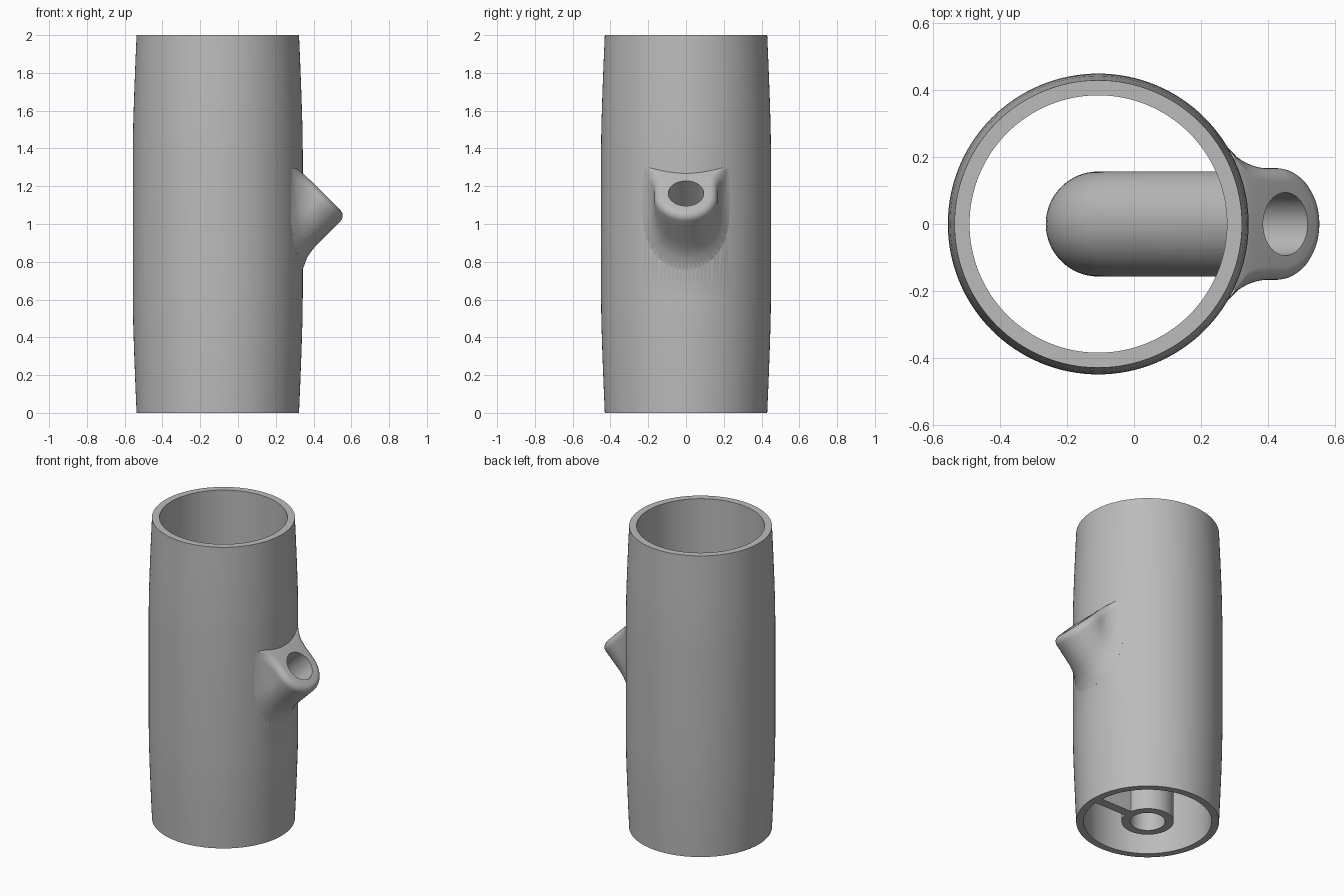
import bpy, bmesh
from math import sin, cos, pi, sqrt, radians
from mathutils import Vector

if "Cube" in bpy.data.objects:
    bpy.data.objects.remove(bpy.data.objects["Cube"], do_unlink=True)

CX = -0.107                                 # tube axis
R = 0.45                                    # tube radius at the middle
PORT = Vector((0.453, 0, 1.162))            # centre of the port opening
AXIS = Vector((1, 0, 1)).normalized()       # port direction
UP = Vector((-1, 0, 1)).normalized()        # upward across the port face
SIDE = Vector((0, 1, 0))

grey = bpy.data.materials.new("plain grey")
grey.use_nodes = True
grey.diffuse_color = (0.5, 0.5, 0.5, 1)
grey.node_tree.nodes["Principled BSDF"].inputs["Base Color"].default_value = (0.5, 0.5, 0.5, 1)


def make_object(name, rows, strip_caps=False):
    """Skin a stack of closed rings into a solid."""
    bm = bmesh.new()
    vs = [[bm.verts.new(p) for p in row] for row in rows]
    n = len(rows[0])
    for a, b in zip(vs, vs[1:]):
        for i in range(n):
            j = (i + 1) % n
            bm.faces.new((a[i], a[j], b[j], b[i]))
    for ring in (vs[0], vs[-1]):
        if strip_caps:
            for i in range(n // 2 - 1):
                bm.faces.new((ring[i], ring[i + 1], ring[n - 2 - i], ring[n - 1 - i]))
        else:
            bm.faces.new(ring)
    bmesh.ops.recalc_face_normals(bm, faces=bm.faces)
    me = bpy.data.meshes.new(name)
    bm.to_mesh(me)
    bm.free()
    me.materials.append(grey)
    ob = bpy.data.objects.new(name, me)
    bpy.context.collection.objects.link(ob)
    return ob


def lathe(name, profile, seg=128):
    return make_object(name, [[(CX + r * cos(2 * pi * i / seg), r * sin(2 * pi * i / seg), z)
                               for i in range(seg)] for r, z in profile])


def sweep(name, start, top_radius, end_radius, end_z, seg=64):
    """Round bar down the port axis, through a bend, then straight down."""
    corner = PORT + AXIS * ((CX - PORT.x) / AXIS.x)
    bend = 0.3
    tangent = bend * (sqrt(2) - 1)
    path = [(PORT + AXIS * start, pi / 4)]
    centre = corner + Vector((bend, 0, -tangent))
    for k in range(13):
        a = pi / 4 + pi / 4 * k / 12
        path.append((centre + bend * Vector((-sin(a), 0, cos(a))), a))
    path.append((Vector((CX, 0, end_z)), pi / 2))
    rows = []
    for k, (p, a) in enumerate(path):
        r = end_radius if k == len(path) - 1 else top_radius
        across = Vector((-sin(a), 0, cos(a)))
        rows.append([p + r * (cos(2 * pi * i / seg) * SIDE + sin(2 * pi * i / seg) * across)
                     for i in range(seg)])
    return make_object(name, rows)


def boss():
    """U-shaped port block with a rounded lip, flared into the tube wall."""
    width, lip, fillet, top = 0.167, 0.04, 0.08, 0.19
    half = [(width, top * (1 - k / 12), 1, 0) for k in range(12)]
    half += [(width * cos(a), -width * sin(a), cos(a), -sin(a))
             for a in (pi / 2 * (k + 0.5) / 16 for k in range(16))]
    outline = half + [(-y, u, -ny, nu) for y, u, ny, nu in reversed(half)]
    rows = [[] for _ in range(17)]
    for y, u, ny, nu in outline:
        base = PORT + SIDE * y + UP * u
        normal = SIDE * ny + UP * nu
        length = max(0.01, (base.x - CX - sqrt(R * R - y * y)) * sqrt(2))
        r = min(lip, length * 0.8)
        steps = [(r * (1 - cos(pi / 2 * k / 6)), -r * (1 - sin(pi / 2 * k / 6))) for k in range(6)]
        steps += [(r + (length - r) * k / 9, 0) for k in range(10)]
        for row, (t, inset) in zip(rows, steps):
            p = base - AXIS * t
            rho = Vector((p.x - CX, p.y)).length
            gap = min(1, max(0, (rho - R) / fillet))
            flare = fillet * (1 - sqrt(1 - (1 - gap) ** 2))
            q = p + normal * (inset + flare)
            scale = 1
            if flare > 0:
                scale = (rho + inset * 0.3) / Vector((q.x - CX, q.y)).length
            row.append(Vector((CX + (q.x - CX) * scale, q.y * scale, q.z)))
        last = rows[15][-1]
        rows[16].append(Vector((CX + (last.x - CX) * 0.92, last.y * 0.92, last.z)))
    return make_object("port_boss", rows, strip_caps=True)


def combine(target, other, operation):
    mod = target.modifiers.new(operation, 'BOOLEAN')
    mod.operation = operation
    mod.solver = 'EXACT'
    mod.object = other
    bpy.context.view_layer.objects.active = target
    bpy.ops.object.modifier_apply(modifier=mod.name)
    bpy.data.objects.remove(other, do_unlink=True)


# Barrel-shaped outer tube
lower = [(0.43, 0), (0.4365, 0.15), (0.443, 0.32), (0.448, 0.48), (R, 0.62)]
tube = lathe("tube_with_side_port", lower + [(r, 2 - z) for r, z in reversed(lower)])

# Port block on the +x side, then the main bore
combine(tube, boss(), 'UNION')
combine(tube, lathe("bore", [(0.385, -0.2), (0.385, 2.2)]), 'DIFFERENCE')

# Inner elbow pipe, and the web that holds it to the wall
combine(tube, sweep("inner_pipe", -0.07, 0.157, 0.157, 0), 'UNION')
web_side = [(-0.06, 0), (0.31, 0), (0.31, 1.0), (-0.06, 0.63)]
web = make_object("web", [[(x, y, z) for x, z in web_side] for y in (-0.03, 0.03)])
combine(tube, web, 'UNION')

# Channel through the port and the pipe
combine(tube, sweep("channel", 0.2, 0.094, 0.108, -0.1), 'DIFFERENCE')

bpy.ops.object.select_all(action='DESELECT')
tube.select_set(True)
bpy.context.view_layer.objects.active = tube
bpy.ops.object.shade_smooth_by_angle(angle=radians(32))
